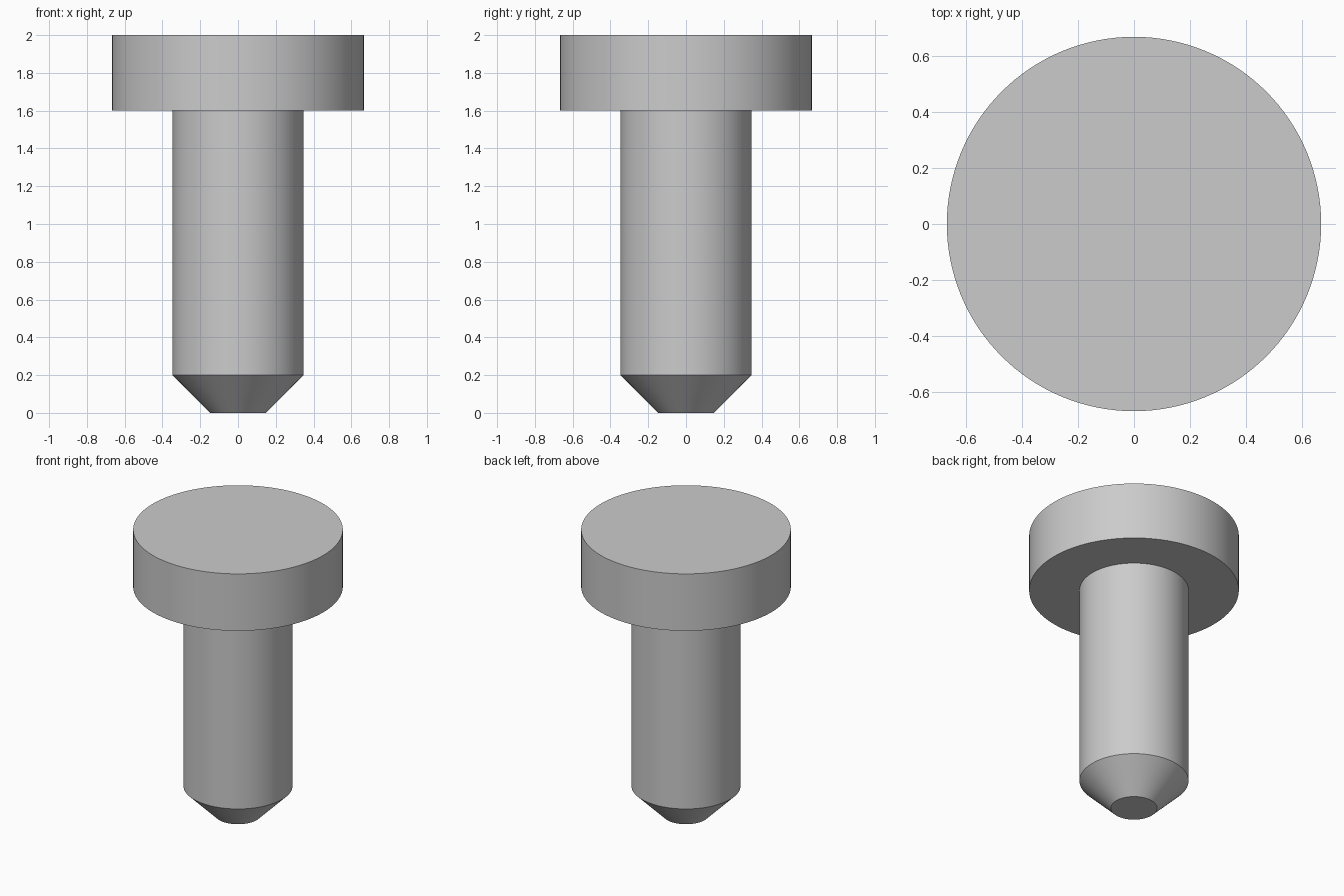
import bpy
import bmesh
import math

SEGMENTS = 128

cube = bpy.data.objects.get("Cube")
if cube:
    bpy.data.objects.remove(cube, do_unlink=True)

# Plain grey metal
grey = bpy.data.materials.new("plain grey")
grey.use_nodes = True
colour = (0.6, 0.6, 0.6, 1)
grey.diffuse_color = colour
grey.node_tree.nodes["Principled BSDF"].inputs["Base Color"].default_value = colour

# Half outline of the pin: chamfered tip, shaft, flat head (radius, height)
profile = [(0, 0), (0.147, 0), (0.347, 0.2), (0.347, 1.6),
           (0.667, 1.6), (0.667, 2), (0, 2)]

# Turn the outline around the z axis
bm = bmesh.new()
verts = [bm.verts.new((r, 0, z)) for r, z in profile]
edges = [bm.edges.new(pair) for pair in zip(verts, verts[1:])]
bmesh.ops.spin(bm, geom=verts + edges, cent=(0, 0, 0), axis=(0, 0, 1),
               angle=math.tau, steps=SEGMENTS, use_merge=True)
bmesh.ops.remove_doubles(bm, verts=bm.verts, dist=0.0001)
bmesh.ops.recalc_face_normals(bm, faces=bm.faces)

mesh = bpy.data.meshes.new("headed_pin")
bm.to_mesh(mesh)
bm.free()
mesh.materials.append(grey)
pin = bpy.data.objects.new("headed_pin", mesh)
bpy.context.collection.objects.link(pin)

# Smooth round walls with sharp rims
bpy.ops.object.select_all(action='DESELECT')
pin.select_set(True)
bpy.context.view_layer.objects.active = pin
bpy.ops.object.shade_smooth_by_angle(angle=math.radians(30))
